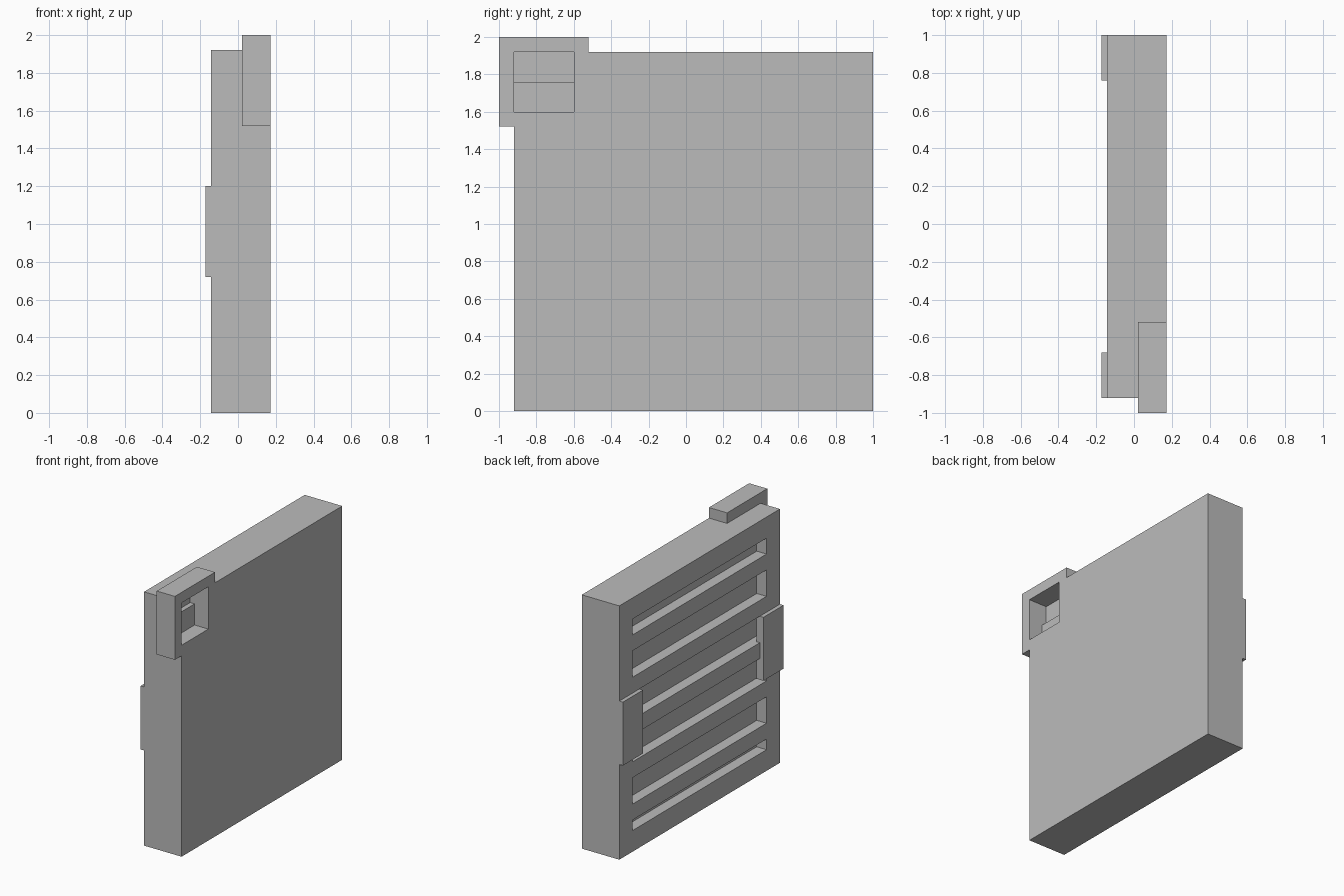
import bpy

if "Cube" in bpy.data.objects:
    bpy.data.objects.remove(bpy.data.objects["Cube"])

# One neutral grey for the whole model
grey = bpy.data.materials.new("neutral grey")
grey.diffuse_color = (0.5, 0.5, 0.5, 1)
grey.use_nodes = True
grey.node_tree.nodes["Principled BSDF"].inputs["Base Color"].default_value = grey.diffuse_color


def box(name, x, y, z):
    """Box from (min, max) ranges on each axis."""
    bpy.ops.mesh.primitive_cube_add(size=1)
    ob = bpy.context.object
    ob.name = name
    for v in ob.data.vertices:
        v.co = [r[0] if c < 0 else r[1] for c, r in zip(v.co, (x, y, z))]
    ob.data.materials.append(grey)
    return ob


def cut(target, name, x, y, z):
    """Subtract a box from the target, then discard the cutter."""
    cutter = box(name, x, y, z)
    cutter.hide_render = True
    mod = target.modifiers.new(name, 'BOOLEAN')
    mod.operation = 'DIFFERENCE'
    mod.solver = 'EXACT'
    mod.object = cutter
    bpy.context.view_layer.objects.active = target
    bpy.ops.object.modifier_apply(modifier=mod.name)
    bpy.data.objects.remove(cutter, do_unlink=True)


BACK, FRONT = -0.142, 0.172
POCKET = -0.06      # floor of the louvre recess
SEAT = 0.02         # back of the corner block

# Main panel with a louvre recess on one side and a corner notch on the other
panel = box("panel", (BACK, FRONT), (-0.92, 1.0), (0, 1.92))
cut(panel, "louvre_recess", (-0.5, POCKET), (-0.76, 0.84), (0.16, 1.76))
cut(panel, "corner_notch", (SEAT, 0.5), (-1.5, -0.52), (1.52, 2.5))

# Corner block with a square window, standing proud of two panel edges
block = box("corner_block", (SEAT, FRONT), (-1.0, -0.52), (1.52, 2.0))
cut(block, "window", (-0.5, 0.5), (-0.92, -0.60), (1.60, 1.92))

# Step filling the lower half of the window
box("window_step", (SEAT, 0.057), (-0.92, -0.60), (1.60, 1.76))

# Louvre slats
for i in range(5):
    z = 0.24 + 0.32 * i
    box(f"slat_{i + 1}", (BACK, POCKET), (-0.76, 0.84), (z, z + 0.12))

# Mounting tabs at both ends of the louvre side
for name, y in (("tab_front", (-0.92, -0.68)), ("tab_back", (0.76, 1.0))):
    box(name, (-0.172, -0.112), y, (0.72, 1.20))
